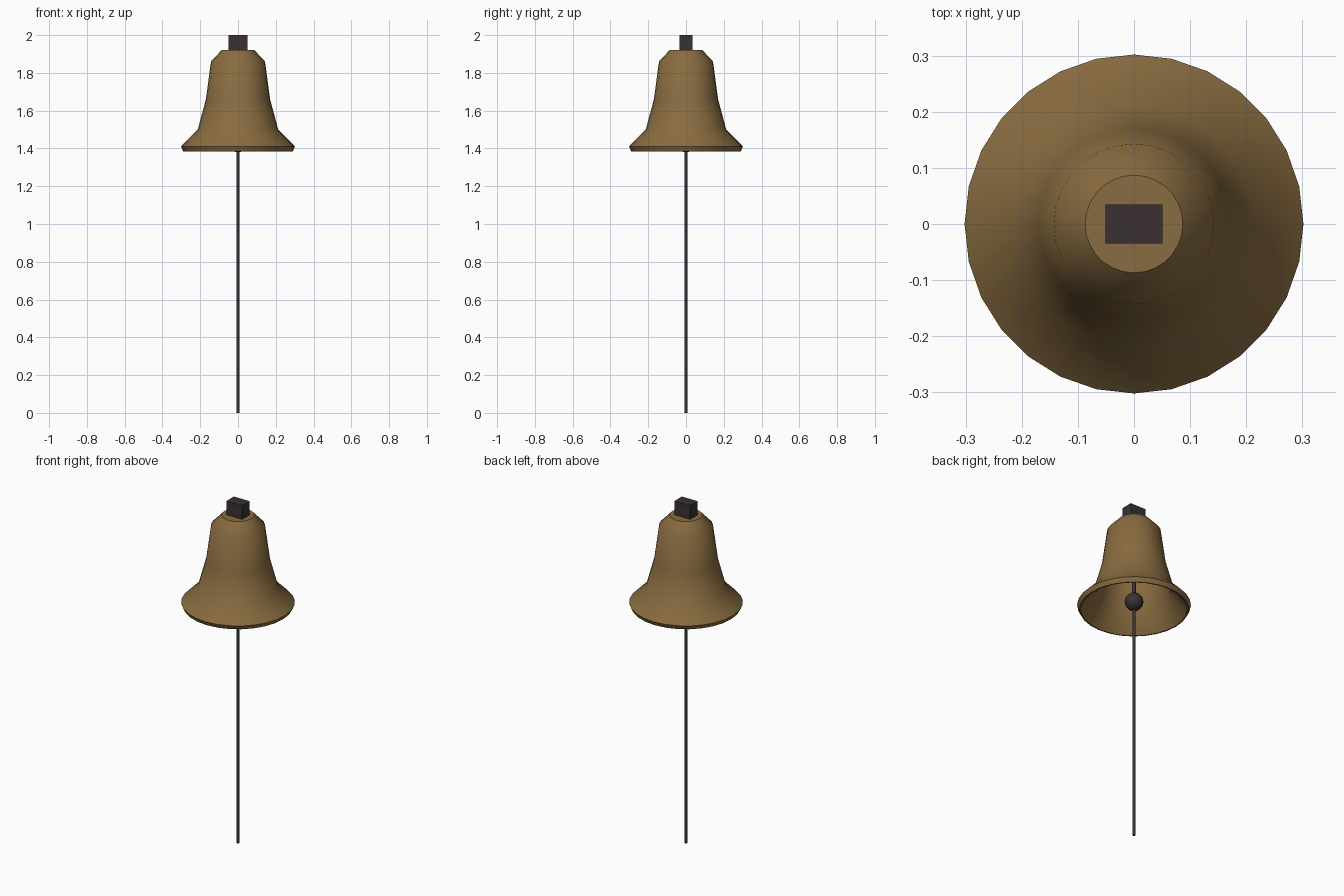
import bpy
import bmesh
from math import pi, radians
from mathutils import Matrix, Vector

if "Cube" in bpy.data.objects:
    bpy.data.objects.remove(bpy.data.objects["Cube"], do_unlink=True)


def make_material(name, rgb):
    mat = bpy.data.materials.new(name)
    mat.use_nodes = True
    color = (*rgb, 1)
    mat.diffuse_color = color
    mat.node_tree.nodes["Principled BSDF"].inputs["Base Color"].default_value = color
    return mat


bronze = make_material("aged bronze", (0.25, 0.15, 0.052))
iron = make_material("dark iron", (0.042, 0.030, 0.034))


def finish(name, bm, mat, smooth=None):
    bmesh.ops.recalc_face_normals(bm, faces=bm.faces)
    mesh = bpy.data.meshes.new(name)
    bm.to_mesh(mesh)
    bm.free()
    mesh.materials.append(mat)
    obj = bpy.data.objects.new(name, mesh)
    bpy.context.collection.objects.link(obj)
    if smooth:
        bpy.ops.object.select_all(action="DESELECT")
        obj.select_set(True)
        bpy.context.view_layer.objects.active = obj
        bpy.ops.object.shade_smooth_by_angle(angle=radians(smooth))
    return obj


def lathe(name, profile, sides, mat, smooth):
    bm = bmesh.new()
    verts = [bm.verts.new((r, 0, z)) for r, z in profile]
    edges = [bm.edges.new(pair) for pair in zip(verts, verts[1:])]
    bmesh.ops.spin(bm, geom=verts + edges, cent=(0, 0, 0), axis=(0, 0, 1),
                   angle=2 * pi, steps=sides, use_merge=True)
    bmesh.ops.remove_doubles(bm, verts=bm.verts, dist=0.0001)
    return finish(name, bm, mat, smooth)


def rod(name, radius, bottom, top, sides=10):
    bm = bmesh.new()
    bmesh.ops.create_cone(bm, cap_ends=True, segments=sides, radius1=radius,
                          radius2=radius, depth=top - bottom,
                          matrix=Matrix.Translation((0, 0, (top + bottom) / 2)))
    return finish(name, bm, iron, 40)


# Bell shell: crown, shoulder, waist, flared lip, then the hollow inside
outside = [(0, 1.92), (0.087, 1.92), (0.143, 1.86), (0.17, 1.66),
           (0.213, 1.50), (0.302, 1.41), (0.29, 1.385)]
inside = [(0.283, 1.385), (0.198, 1.485), (0.155, 1.65),
          (0.13, 1.85), (0.08, 1.90), (0, 1.90)]
lathe("bell_shell", outside + inside, 28, bronze, 40)

# Mounting block on the crown
bm = bmesh.new()
bmesh.ops.create_cube(bm, size=1)
bmesh.ops.scale(bm, vec=(0.102, 0.07, 0.09), verts=bm.verts)
bmesh.ops.translate(bm, vec=Vector((0, 0, 1.955)), verts=bm.verts)
finish("mounting_block", bm, iron)

# Clapper ball, its hanger and the pull cord
bm = bmesh.new()
bmesh.ops.create_uvsphere(bm, u_segments=20, v_segments=12, radius=0.05,
                          matrix=Matrix.Translation((0, 0, 1.43)))
finish("clapper_ball", bm, iron, 40)
rod("clapper_hanger", 0.01, 1.43, 1.91)
rod("pull_cord", 0.008, 0, 1.43)
